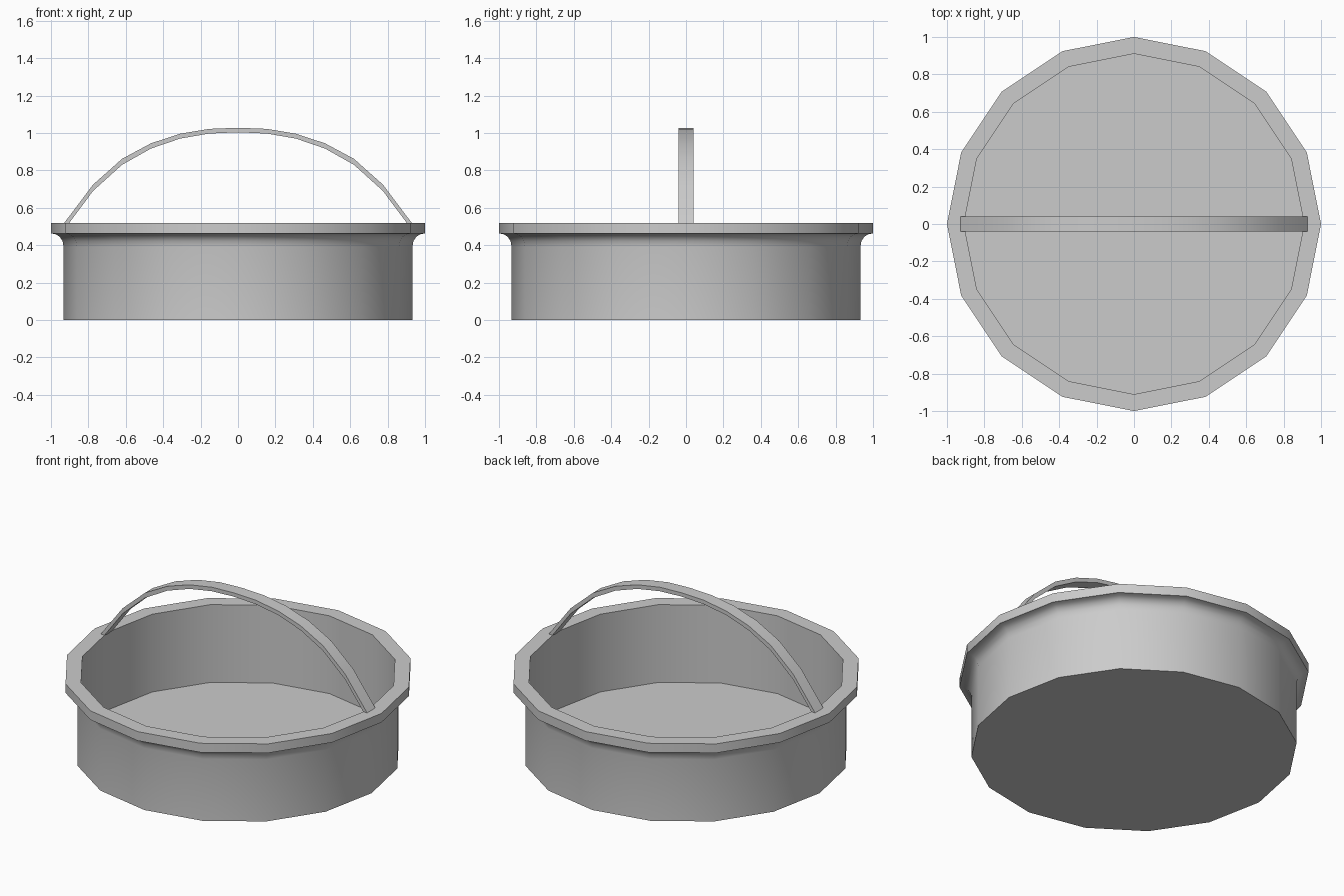
import bpy, bmesh, math

if "Cube" in bpy.data.objects:
    bpy.data.objects.remove(bpy.data.objects["Cube"])

SIDES = 16


def finish(name, bm):
    bmesh.ops.recalc_face_normals(bm, faces=bm.faces)
    mesh = bpy.data.meshes.new(name)
    bm.to_mesh(mesh)
    bm.free()
    obj = bpy.data.objects.new(name, mesh)
    bpy.context.collection.objects.link(obj)
    bpy.ops.object.select_all(action='DESELECT')
    obj.select_set(True)
    bpy.context.view_layer.objects.active = obj
    bpy.ops.object.shade_smooth_by_angle(angle=math.radians(32))
    return obj


def bridge(bm, a, b):
    for i in range(len(a)):
        j = (i + 1) % len(a)
        bm.faces.new((a[i], a[j], b[j], b[i]))


# Basin: wall, flared lip and inner wall turned from one profile (radius, z)
profile = [(0.932, 0), (0.932, 0.39), (0.938, 0.422), (0.953, 0.445),
           (0.975, 0.459), (1.0, 0.463), (1.0, 0.52), (0.91, 0.52), (0.91, 0.03)]
bm = bmesh.new()
rings = []
for r, z in profile:
    angles = [2 * math.pi * i / SIDES for i in range(SIDES)]
    rings.append([bm.verts.new((r * math.cos(a), r * math.sin(a), z)) for a in angles])
for a, b in zip(rings, rings[1:]):
    bridge(bm, a, b)
bm.faces.new(rings[0])    # underside
bm.faces.new(rings[-1])   # floor
finish("basin", bm)

# Handle: flat strap swept along an arch of (x, outer z, inner z), mirrored in x
half = [(0.155, 1.022, 0.997), (0.31, 0.996, 0.97), (0.465, 0.945, 0.917),
        (0.62, 0.862, 0.83), (0.775, 0.724, 0.69), (0.93, 0.518, 0.482)]
arch = [(-x, o, i) for x, o, i in reversed(half)] + [(0, 1.028, 1.004)] + half
bm = bmesh.new()
sections = []
for x, zo, zi in arch:
    sections.append([bm.verts.new((x, y, z)) for y, z in
                     ((-0.041, zo), (0.041, zo), (0.041, zi), (-0.041, zi))])
for a, b in zip(sections, sections[1:]):
    bridge(bm, a, b)
bm.faces.new(sections[0])
bm.faces.new(sections[-1])
finish("handle", bm)
